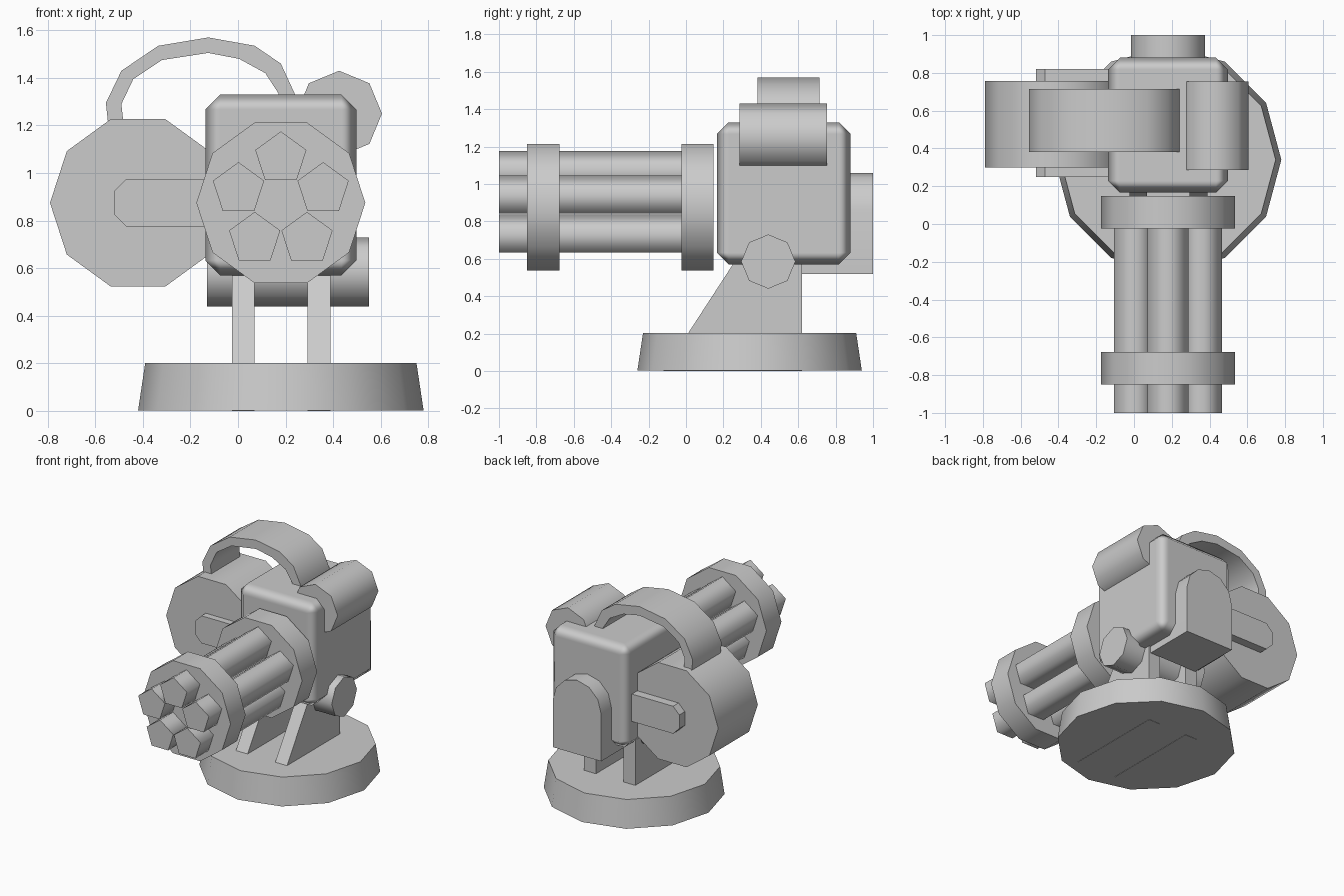
import bpy, bmesh
from math import sin, cos, radians, tau, pi

cube = bpy.data.objects.get("Cube")
if cube:
    bpy.data.objects.remove(cube, do_unlink=True)

grey = bpy.data.materials.new("plain_grey")
grey.use_nodes = True
grey.diffuse_color = (0.6, 0.6, 0.6, 1)
grey.node_tree.nodes["Principled BSDF"].inputs["Base Color"].default_value = (0.6, 0.6, 0.6, 1)


def finish(obj, name, angle=None):
    obj.name = obj.data.name = name
    obj.data.materials.clear()
    obj.data.materials.append(grey)
    if angle:
        bpy.ops.object.select_all(action='DESELECT')
        obj.select_set(True)
        bpy.context.view_layer.objects.active = obj
        bpy.ops.object.shade_smooth_by_angle(angle=radians(angle))
    return obj


def prism(name, profile, axis, lo, hi, angle=None):
    """Extrude a closed 2D profile (horizontal, z) along x or y."""
    bm = bmesh.new()
    place = (lambda u, v: (lo, u, v)) if axis == 'x' else (lambda u, v: (u, lo, v))
    face = bm.faces.new([bm.verts.new(place(u, v)) for u, v in profile])
    side = bmesh.ops.extrude_face_region(bm, geom=[face])["geom"]
    step = (hi - lo, 0, 0) if axis == 'x' else (0, hi - lo, 0)
    bmesh.ops.translate(bm, vec=step, verts=[g for g in side if isinstance(g, bmesh.types.BMVert)])
    bmesh.ops.recalc_face_normals(bm, faces=bm.faces)
    mesh = bpy.data.meshes.new(name)
    bm.to_mesh(mesh)
    bm.free()
    obj = bpy.data.objects.new(name, mesh)
    bpy.context.collection.objects.link(obj)
    return finish(obj, name, angle)


def ngon(u, v, r, sides, start=0.0):
    return [(u + r * cos(start + tau * i / sides), v + r * sin(start + tau * i / sides))
            for i in range(sides)]


MID, GUN_Z = 0.18, 0.875

# Round base
bpy.ops.mesh.primitive_cone_add(vertices=12, radius1=0.6, radius2=0.57, depth=0.2,
                                location=(MID, 0.34, 0.102), rotation=(0, 0, pi / 2))
finish(bpy.context.object, "base", 50)

# Pair of support plates running through the base
plate = [(-0.12, 0), (0.62, 0), (0.62, 0.7), (0.335, 0.7)]
for name, x in (("right_support", -0.025), ("left_support", 0.293)):
    prism(name, plate, 'x', x, x + 0.095)

# Pivot under the body
prism("pivot", ngon(0.44, 0.585, 0.145, 8), 'x', -0.13, 0.55, 60)

# Body with bevelled edges
bpy.ops.mesh.primitive_cube_add(size=1, location=(MID, 0.523, 0.95))
body = bpy.context.object
body.scale = (0.635, 0.715, 0.76)
bpy.ops.object.transform_apply(location=False, rotation=False, scale=True)
finish(body, "body", 60)
bevel = body.modifiers.new("edges", 'BEVEL')
bevel.width = 0.063
bevel.segments = 1
bevel.harden_normals = True

# Arched housing at the back
arch = [(MID + 0.195 * cos(pi * i / 6), 0.865 + 0.195 * sin(pi * i / 6)) for i in range(7)]
prism("back_housing", arch + [(-0.015, 0.52), (0.375, 0.52)], 'y', 0.62, 1.0, 40)

# Barrels and the two rings that hold them
for i in range(5):
    a = pi / 2 + i * tau / 5
    section = ngon(MID + 0.187 * cos(a), GUN_Z + 0.187 * sin(a), 0.113, 5, pi / 2)
    prism(f"barrel_{i + 1}", section, 'y', -1.0, 0.1, 80)
for name, y in (("front_ring", -0.85), ("rear_ring", -0.025)):
    prism(name, ngon(MID, GUN_Z, 0.355, 10), 'y', y, y + 0.173, 60)

# Ammunition drum and the bracket that holds it
prism("drum", ngon(-0.42, GUN_Z, 0.37, 10), 'y', 0.3, 0.757, 60)
bracket = [(0, 0.775), (0, 0.975), (-0.47, 0.975), (-0.52, 0.925), (-0.52, 0.825), (-0.47, 0.775)]
prism("drum_bracket", bracket, 'y', 0.25, 0.82)

# Curved feed belt over the top
outer = [(-0.54, 1.15), (-0.555, 1.295), (-0.49, 1.43), (-0.335, 1.535), (-0.125, 1.57),
         (0.07, 1.535), (0.18, 1.46), (0.24, 1.33), (0.24, 1.28)]
inner = [(0.17, 1.28), (0.17, 1.335), (0.115, 1.42), (0.005, 1.48), (-0.125, 1.505),
         (-0.32, 1.475), (-0.44, 1.395), (-0.49, 1.29), (-0.475, 1.15)]
prism("feed_belt", outer + inner, 'y', 0.382, 0.715, 45)

# Cylinder on the upper left edge of the body
prism("side_cylinder", ngon(0.425, 1.25, 0.18, 8), 'y', 0.285, 0.755, 60)
